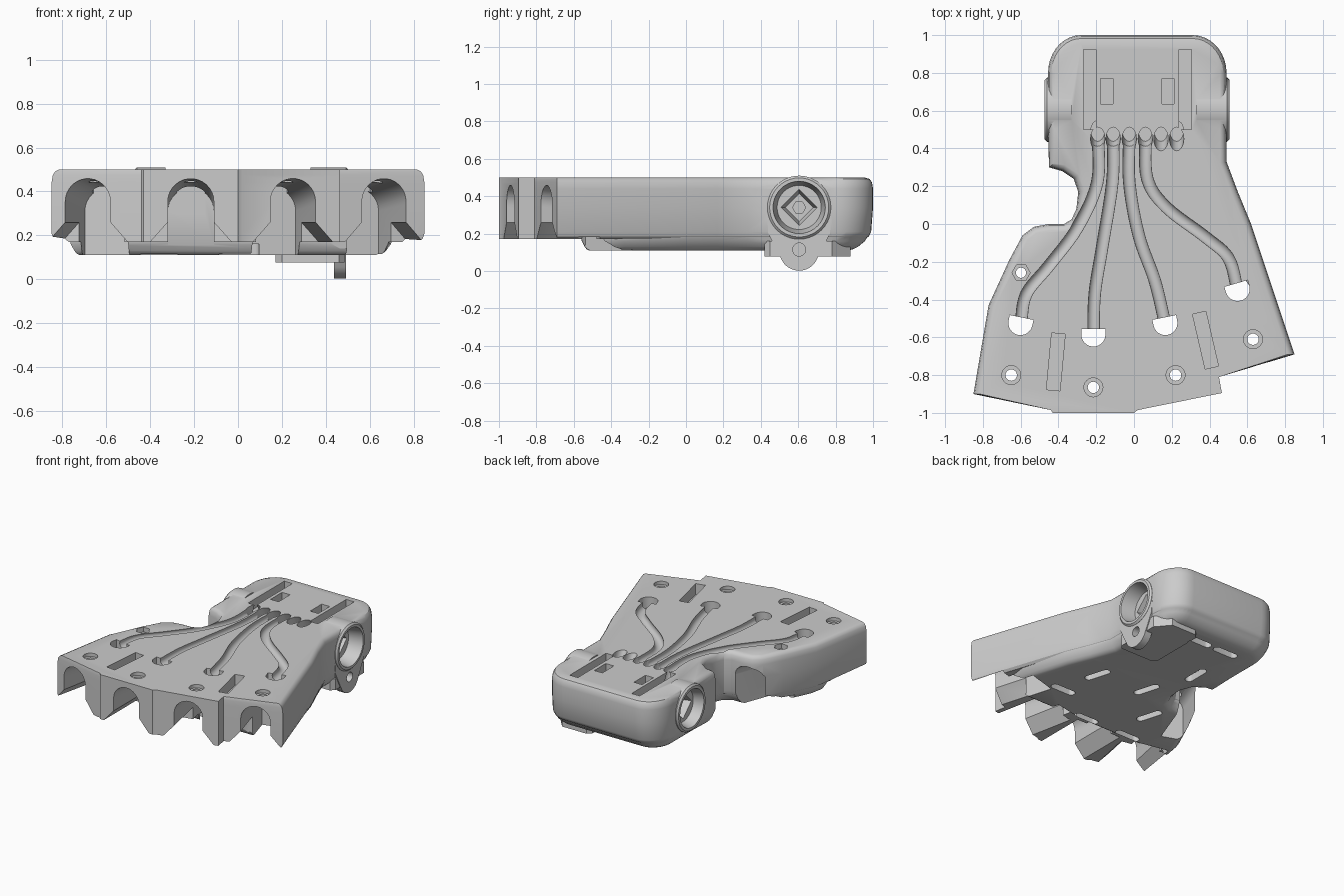
import bpy, bmesh, math
from mathutils import Vector

if "Cube" in bpy.data.objects:
    bpy.data.objects.remove(bpy.data.objects["Cube"])


def loft(name, rings):
    """Skin a stack of equal-length closed rings and cap both ends."""
    bm = bmesh.new()
    vs = [[bm.verts.new(p) for p in r] for r in rings]
    n = len(vs[0])
    for a, b in zip(vs, vs[1:]):
        for i in range(n):
            bm.faces.new((a[i], a[(i + 1) % n], b[(i + 1) % n], b[i]))
    bm.faces.new(vs[0])
    bm.faces.new(vs[-1])
    bmesh.ops.recalc_face_normals(bm, faces=bm.faces)
    me = bpy.data.meshes.new(name)
    bm.to_mesh(me)
    bm.free()
    ob = bpy.data.objects.new(name, me)
    bpy.context.collection.objects.link(ob)
    return ob


def circle(r, n=32, start=0):
    return [(r * math.cos(start + 2 * math.pi * i / n),
             r * math.sin(start + 2 * math.pi * i / n)) for i in range(n)]


def post(name, x, y, z0, z1, r0, r1=None, n=32):
    r1 = r1 or r0
    return loft(name, [[(x + a, y + b, z) for a, b in circle(r, n)]
                       for z, r in ((z0, r0), (z1, r1))])


def axle(name, y, z, stations, n=40):
    """Round or polygonal part along x from (x, radius) stations."""
    return loft(name, [[(x, y + a, z + b) for a, b in circle(r, n)] for x, r in stations])


def along(name, pts, base, d, z0, z1):
    """Vertical prism of plan points (side, forward) turned to direction d."""
    f = Vector(d).normalized()
    s = Vector((-f.y, f.x))
    xy = [Vector(base) + s * a + f * b for a, b in pts]
    return loft(name, [[(p.x, p.y, z) for p in xy] for z in (z0, z1)])


def tunnel(name, profile, base, d, t0, t1, drop=0):
    """Profile (side, z) run horizontally in direction d; near end lowered by drop."""
    f = Vector(d).normalized()
    s = Vector((-f.y, f.x))
    rings = []
    for t, dz in ((t0, drop), (t1, 0)):
        c = Vector(base) + f * t
        rings.append([(c.x + s.x * a, c.y + s.y * a, z - dz) for a, z in profile])
    return loft(name, rings)


def combine(ob, other, op):
    m = ob.modifiers.new(op, 'BOOLEAN')
    m.operation, m.solver, m.object = op, 'EXACT', other
    bpy.context.view_layer.objects.active = ob
    bpy.ops.object.modifier_apply(modifier=m.name)
    bpy.data.objects.remove(other, do_unlink=True)


def inset_ring(pts, z, inset, back=0):
    out = []
    for i, p in enumerate(pts):
        a, b = Vector(pts[i - 1]), Vector(pts[(i + 1) % len(pts)])
        p = Vector(p)
        e1, e2 = (p - a).normalized(), (b - p).normalized()
        n = Vector((-(e1 + e2).y, (e1 + e2).x)).normalized()
        if p.y < -0.6:
            n = Vector((-math.copysign(1, p.x) if abs(p.x) > .8 else 0, 0))
        q = p + n * inset
        out.append((q.x, q.y - (back if p.y > .8 else 0), z))
    return out


def corner(cx, cy, rx, ry, a0):
    return [(cx + rx * math.cos(math.radians(a0 + t)),
             cy + ry * math.sin(math.radians(a0 + t))) for t in range(0, 91, 10)]


# Plan outline shared by the palm and its underside
front = [(-.85, -.9), (-.44, -.985), (-.43, -1), (0, -1), (.02, -.985),
         (.465, -.895), (.45, -.81), (.85, -.69)]
rear = ([(.62, 0), (.55, .17), (.49, .33), (.49, .5)] + corner(.31, .8, .18, .2, 0)
        + corner(-.28, .8, .175, .2, 90)
        + [(-.455, .5), (-.45, .3), (-.38, .28), (-.32, .24), (-.295, .17), (-.305, .08),
           (-.33, .025), (-.37, 0), (-.45, 0), (-.53, -.015), (-.59, -.06), (-.66, -.19),
           (-.77, -.43)])

palm = loft("palm", [inset_ring(front + rear, *k) for k in (
    (.17, .025, .02), (.185, .008, .015), (.21, 0, .01), (.34, 0), (.44, 0, 0), (.475, .006),
    (.492, .018), (.5, .035, .01))])
under = loft("underside", [inset_ring([(-.775, -.57), (.68, -.57), (.715, -.33)] + rear, *k)
                           for k in ((.3, .006, .0), (.2, .006, .015), (.16, .018, .025),
                                     (.13, .04, .04), (.117, .055, .05), (.11, .075, .06))])
combine(palm, under, 'UNION')

# Wrist bosses, lower strip and eyelet lug
for sx, edge in ((1, .505), (-1, .473)):
    combine(palm, axle("boss", .605, .34, [(sx * .33, .17), (sx * (edge - .012), .17),
                                           (sx * edge, .158)]), 'UNION')
strip = [(.17, .45), (.2, .42), (.46, .42), (.485, .45), (.485, .78), (.4, .88),
         (.2, .88), (.17, .85)]
combine(palm, loft("strip", [[(x, y, z) for x, y in strip] for z in (.077, .16)]), 'UNION')
lug = [(.435, .28), (.44, .2), (.49, .1)] + [
    (.605 + .105 * math.cos(math.radians(t)), .107 + .105 * math.sin(math.radians(t)))
    for t in range(200, 341, 10)] + [(.72, .1), (.77, .2), (.775, .28)]
combine(palm, loft("lug", [[(x, y, z) for y, z in lug] for x in (.437, .492)]), 'UNION')
combine(palm, axle("eyelet_cut", .605, .115, [(.4, .035), (.52, .035)], 20), 'DIFFERENCE')

# Stepped sockets in the bosses
for sx, edge in ((1, .52), (-1, .488)):
    for st, n in (([(edge, .143), (.40, .118)], 40), ([(.41, .1), (.33, .075)], 4),
                  ([(.34, .035), (.25, .035)], 6)):
        combine(palm, axle("socket_cut", .605, .34, [(sx * x, r) for x, r in st], n),
                'DIFFERENCE')


def arch(w, top, low=.0):
    return [(-w, low)] + [(-w * math.cos(math.radians(t)),
                           top - w + w * math.sin(math.radians(t)))
                          for t in range(0, 181, 12)] + [(w, low)]


# Finger slots with flared mouths, cable exits and screw holes
fingers = [((-.595, -.495), (-.2, -.98), .13, (-.65, -.8)),
           ((-.215, -.555), (0, -1), .07, (-.215, -.865)),
           ((.16, -.495), (.2, -.98), .13, (.22, -.8)),
           ((.54, -.315), (.28, -.96), .2, (.63, -.61))]
dshape = [(-.064, 0), (-.064, .03)] + [
    (-.064 * math.cos(math.radians(t)), .03 + .064 * math.sin(math.radians(t)))
    for t in range(15, 180, 15)] + [(.064, .03), (.064, 0)]
flare = [(-.2, .14), (-.185, .17), (-.1, .265), (.1, .265), (.185, .17), (.2, .14)]
for base, d, t0, pin in fingers:
    combine(palm, tunnel("slot_cut", arch(.105, .475), base, d, 0, .62, .06), 'DIFFERENCE')
    combine(palm, tunnel("flare_cut", flare, base, d, t0, .62), 'DIFFERENCE')
    combine(palm, along("exit_cut", dshape, base, d, .3, .6), 'DIFFERENCE')
    combine(palm, post("screw_cut", *pin, .35, .6, .03), 'DIFFERENCE')
    combine(palm, post("sink_cut", *pin, .475, .6, .05), 'DIFFERENCE')

# Thumb slot opening into the side notch, with its hex nut pocket
combine(palm, tunnel("thumb_cut", arch(.078, .42), (-.61, -.33), (.35, .94), 0, .5),
        'DIFFERENCE')
combine(palm, post("thumb_screw_cut", -.598, -.258, .3, .6, .027), 'DIFFERENCE')
combine(palm, post("thumb_nut_cut", -.598, -.258, .465, .6, .048, n=6), 'DIFFERENCE')

# Cable grooves across the top
paths = [
    [(-.19, .47), (-.195, .22), (-.3, -.02), (-.45, -.22), (-.57, -.37), (-.6, -.53)],
    [(-.11, .47), (-.115, .22), (-.17, -.13), (-.208, -.37), (-.215, -.59)],
    [(-.025, .47), (-.025, .22), (.025, -.06), (.11, -.3), (.165, -.53)],
    [(.06, .47), (.07, .24), (.17, .09), (.38, -.07), (.5, -.18), (.548, -.35)]]
for pts in paths:
    P = [Vector(p) for p in pts]
    P = [2 * P[0] - P[1]] + P + [2 * P[-1] - P[-2]]
    line = []
    for i in range(1, len(P) - 2):
        a, b, c, d = P[i - 1:i + 3]
        for k in range(6):
            t = k / 6
            line.append(.5 * (2 * b + (c - a) * t + (2 * a - 5 * b + 4 * c - d) * t * t
                              + (3 * b - a - 3 * c + d) * t ** 3))
    line.append(P[-2])
    rings = []
    for i, p in enumerate(line):
        f = (line[min(i + 1, len(line) - 1)] - line[max(i - 1, 0)]).normalized()
        rings.append([(p.x - f.y * a, p.y + f.x * a, .485 + b) for a, b in circle(.034, 14)])
    combine(palm, loft("groove_cut", rings), 'DIFFERENCE')

# Slanted cable inlets
for x in (-.192, -.11, -.025, .06, .143, .226):
    rings = [[(x + a, y + b * 1.65, z) for a, b in circle(.038, 20)]
             for y, z in ((.43, .54), (.5, .40))]
    combine(palm, loft("inlet_cut", rings), 'DIFFERENCE')

# Strap slots on top
for x0, y0, x1, y1, w, floor in (
        (-.235, .5, -.235, .925, .033, .43), (.272, .5, .272, .925, .033, .43),
        (-.145, .635, -.145, .77, .033, .4), (.18, .635, .18, .77, .033, .4),
        (-.4, -.58, -.428, -.88, .036, .42), (.345, -.47, .412, -.76, .036, .42)):
    L = math.hypot(x1 - x0, y1 - y0)
    combine(palm, along("strap_cut", [(-w, 0), (w, 0), (w, L), (-w, L)], (x0, y0),
                        (x1 - x0, y1 - y0), floor, .6), 'DIFFERENCE')

# Rounded strap slots underneath
pill = [(.028 * math.cos(math.radians(t)), (.07 if t < 180 else -.07)
         + .028 * math.sin(math.radians(t))) for t in
        list(range(0, 180, 20)) + [179] + list(range(180, 360, 20)) + [359]]
for x, y, d in ((.32, 0, (-.3, 1)), (.37, -.3, (1, 0)), (0, -.5, (1, 0)),
                (-.36, -.5, (1, 0)), (-.06, .06, (-.3, 1)), (-.3, -.2, (-.3, 1)),
                (-.19, .42, (0, 1)), (-.145, .78, (1, 0)), (.08, .78, (1, 0))):
    combine(palm, along("under_strap_cut", pill, (x, y), d, .02, .16), 'DIFFERENCE')

# Crisp edges, smooth curves
bpy.ops.object.select_all(action='DESELECT')
palm.select_set(True)
bpy.context.view_layer.objects.active = palm
bpy.ops.object.shade_smooth_by_angle(angle=math.radians(30))
